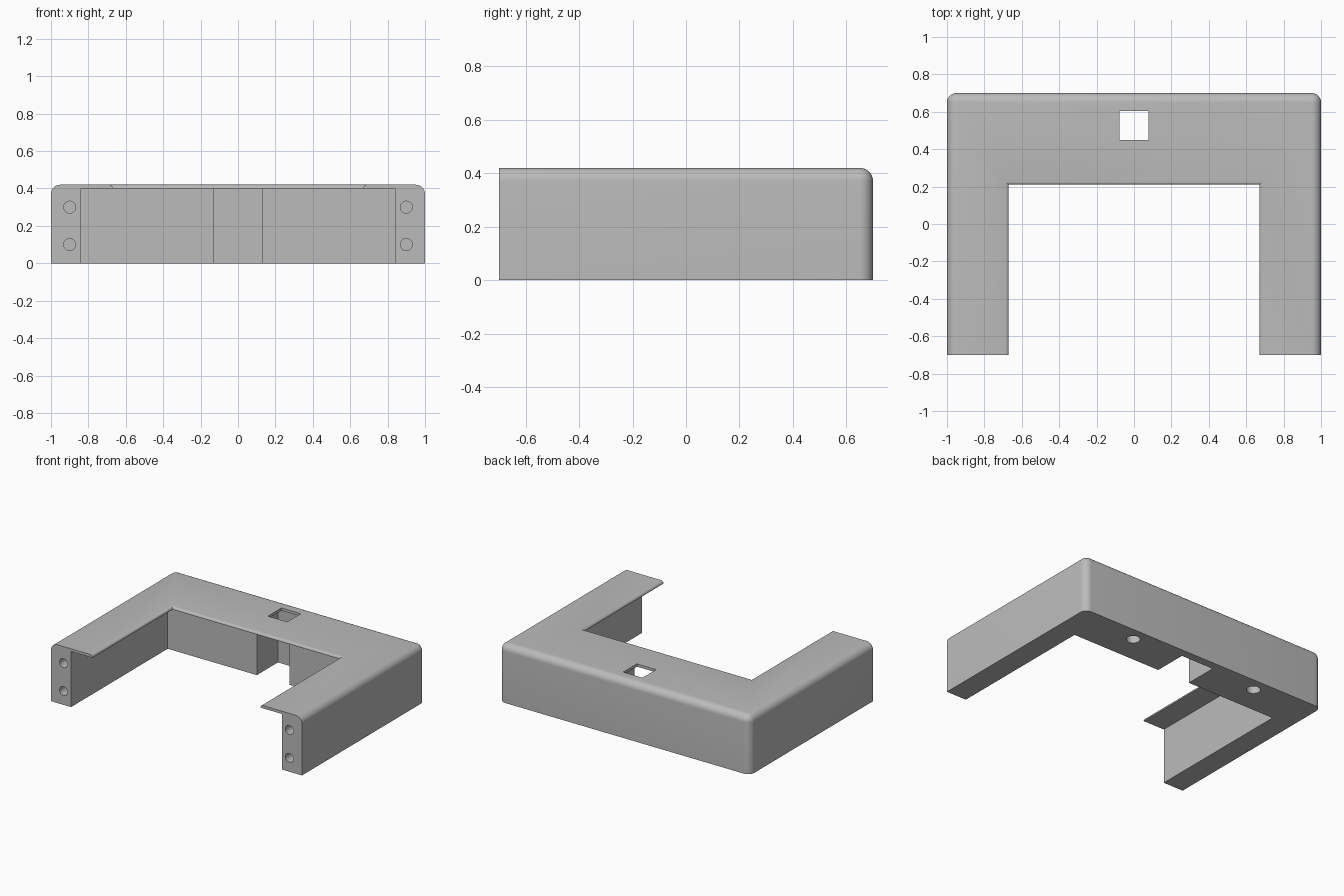
import bpy
import bmesh
import math
from mathutils import Matrix, Vector

default = bpy.data.objects.get("Cube")
if default:
    bpy.data.objects.remove(default, do_unlink=True)

HEIGHT, PLATE_Z = 0.42, 0.40
BACK, FRONT = 0.7, -0.7

grey = bpy.data.materials.new("plain_grey")
grey.use_nodes = True
grey.diffuse_color = (0.5, 0.5, 0.5, 1)
grey.node_tree.nodes["Principled BSDF"].inputs["Base Color"].default_value = (0.5, 0.5, 0.5, 1)


def add_object(name, bm):
    mesh = bpy.data.meshes.new(name)
    bmesh.ops.recalc_face_normals(bm, faces=bm.faces)
    bm.to_mesh(mesh)
    bm.free()
    mesh.materials.append(grey)
    obj = bpy.data.objects.new(name, mesh)
    bpy.context.collection.objects.link(obj)
    return obj


def prism(outline, z0, z1):
    bm = bmesh.new()
    face = bm.faces.new([bm.verts.new((x, y, z0)) for x, y in outline])
    top = bmesh.ops.extrude_face_region(bm, geom=[face])["geom"]
    bmesh.ops.translate(bm, vec=(0, 0, z1 - z0),
                        verts=[v for v in top if isinstance(v, bmesh.types.BMVert)])
    return bm


def mirrored(half):
    return half + [(-x, y) for x, y in reversed(half)]


def round_edges(bm, test, radius, segments):
    edges = [e for e in bm.edges if test(*(v.co for v in e.verts))]
    bmesh.ops.bevel(bm, geom=edges, offset=radius, offset_type='OFFSET',
                    segments=segments, profile=0.5, affect='EDGES')


def is_outer(a, b):
    # Top side and back edges, plus the upright back corners
    top = min(a.z, b.z) > HEIGHT - 0.001
    side = min(abs(a.x), abs(b.x)) > 0.99
    back = min(a.y, b.y) > BACK - 0.001
    front = max(a.y, b.y) < FRONT + 0.001
    upright = abs(a.z - b.z) > 0.1
    return (top and (side or back) and not front) or (upright and back)


def is_inner(a, b):
    # Top edges around the opening
    top = min(a.z, b.z) > HEIGHT - 0.001
    return top and max(abs(a.x), abs(b.x)) < 0.7 and max(a.y, b.y) < 0.3


def cylinder(center, axis, radius, depth):
    bm = bmesh.new()
    turn = Vector((0, 0, 1)).rotation_difference(Vector(axis)).to_matrix().to_4x4()
    bmesh.ops.create_cone(bm, cap_ends=True, segments=32, radius1=radius, radius2=radius,
                          depth=depth, matrix=Matrix.Translation(center) @ turn)
    return bm


# U-shaped housing with rounded outer and inner top edges
bm = prism(mirrored([(0.67, 0.21), (0.67, FRONT), (1, FRONT), (1, BACK)]), 0, HEIGHT)
bmesh.ops.recalc_face_normals(bm, faces=bm.faces)
round_edges(bm, is_outer, 0.05, 8)
round_edges(bm, is_inner, 0.017, 4)
housing = add_object("housing", bm)

# Space under the plate, with the cable notch in the back block
cutters = [add_object("cavity_cutter", prism(
    mirrored([(0.13, 0.64), (0.13, 0.4), (0.84, 0.4), (0.84, -0.8)]), -0.1, PLATE_Z))]

# Square opening in the top plate
cutters.append(add_object("square_opening_cutter", prism(
    mirrored([(0.077, 0.45), (0.077, 0.605)]), 0.3, 0.5)))

# Screw holes in the arm ends and in the underside
for side in (-1, 1):
    for z in (0.1, 0.3):
        cutters.append(add_object("arm_hole_cutter", cylinder(
            (side * 0.9, FRONT, z), (0, 1, 0), 0.032, 0.24)))
    cutters.append(add_object("underside_hole_cutter", cylinder(
        (side * 0.51, 0.6, 0), (0, 0, 1), 0.046, 0.24)))

bpy.ops.object.select_all(action='DESELECT')
bpy.context.view_layer.objects.active = housing
housing.select_set(True)
for cutter in cutters:
    cutter.hide_render = True
    mod = housing.modifiers.new("cut", 'BOOLEAN')
    mod.operation = 'DIFFERENCE'
    mod.solver = 'EXACT'
    mod.object = cutter
    bpy.ops.object.modifier_apply(modifier=mod.name)
    bpy.data.objects.remove(cutter, do_unlink=True)

bpy.ops.object.shade_smooth_by_angle(angle=math.radians(30))
